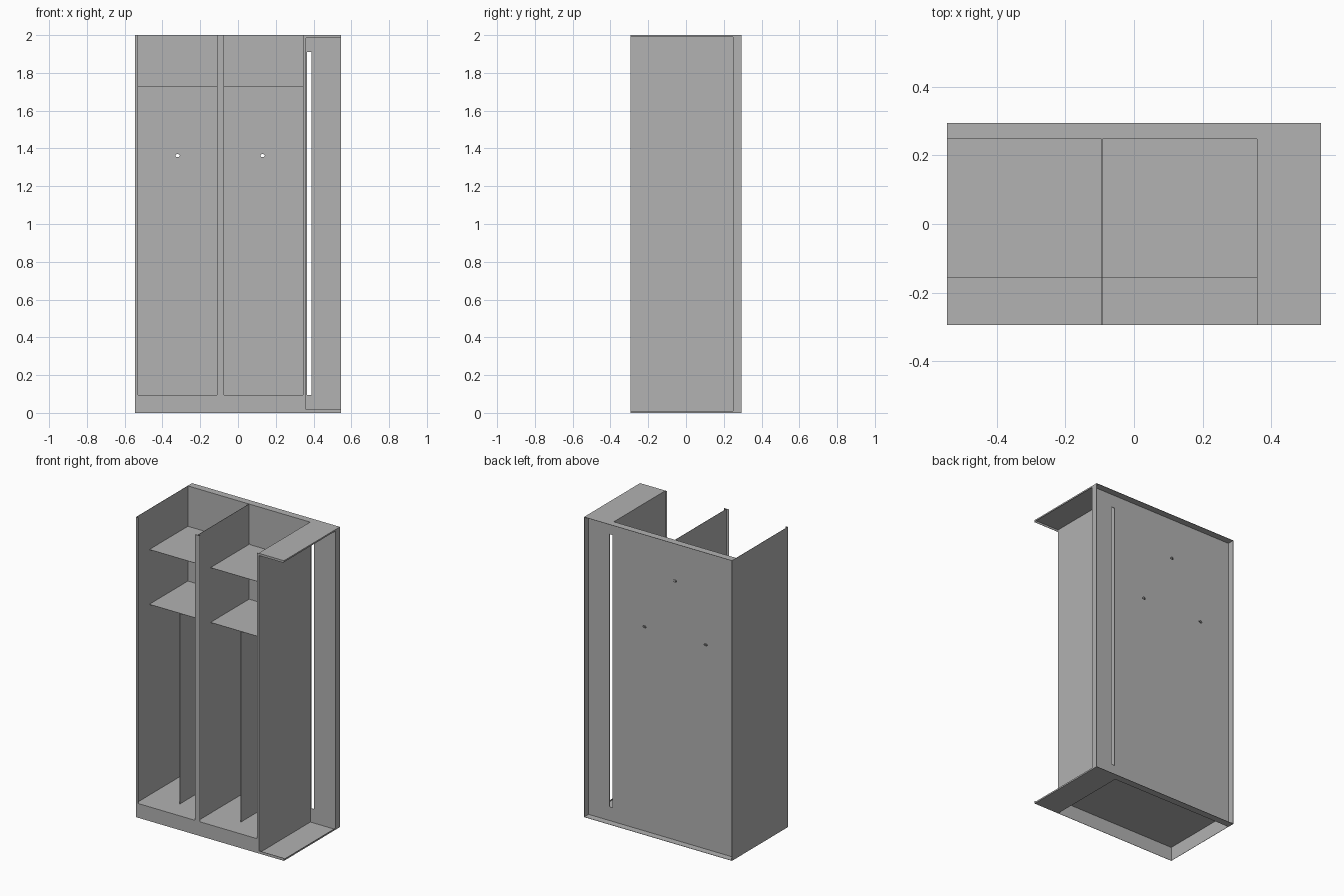
import bpy
import math

if "Cube" in bpy.data.objects:
    bpy.data.objects.remove(bpy.data.objects["Cube"], do_unlink=True)

# Single painted sheet-metal colour
steel = bpy.data.materials.new("grey_steel")
steel.use_nodes = True
GREY = (0.445, 0.445, 0.445, 1)
steel.diffuse_color = GREY
steel.node_tree.nodes["Principled BSDF"].inputs["Base Color"].default_value = GREY

T = 0.002                                   # sheet thickness
LEFT, WALL, RIGHT = -0.545, 0.36, 0.545     # outer side, channel wall, open edge
FRONT, PANEL, REAR = -0.295, 0.25, 0.295    # front edge, back panel, rear rim
DIVIDER = -0.093
FLOOR, TOP = 0.095, 2.0
SHELF_FRONT = -0.157
SHELF_LOW, SHELF_HIGH = 1.365, 1.73


def box(name, x, y, z):
    """Box spanning the given (min, max) ranges."""
    spans = (x, y, z)
    bpy.ops.mesh.primitive_cube_add(size=1, location=[(a + b) / 2 for a, b in spans])
    ob = bpy.context.object
    ob.name = name
    ob.scale = [b - a for a, b in spans]
    bpy.ops.object.transform_apply(location=False, rotation=False, scale=True)
    ob.data.materials.append(steel)
    return ob


def cut(target, cutter):
    """Remove the cutter's volume from the target, then discard the cutter."""
    cutter.hide_render = True
    mod = target.modifiers.new("cut", "BOOLEAN")
    mod.operation = "DIFFERENCE"
    mod.solver = "EXACT"
    mod.object = cutter
    bpy.context.view_layer.objects.active = target
    bpy.ops.object.modifier_apply(modifier=mod.name)
    bpy.data.objects.remove(cutter, do_unlink=True)


# Back panel with cable slot and three small fixing holes
back = box("back_panel", (LEFT, RIGHT), (PANEL - T, PANEL), (0, TOP))
cut(back, box("slot_cutter", (0.365, 0.388), (0.2, 0.29), (FLOOR, 1.91)))
for hx, hz in ((-0.32, SHELF_LOW), (0.13, SHELF_LOW), (DIVIDER, SHELF_HIGH)):
    bpy.ops.mesh.primitive_cylinder_add(vertices=16, radius=0.012, depth=0.1,
                                        location=(hx, PANEL, hz - 0.003),
                                        rotation=(math.pi / 2, 0, 0))
    hole = bpy.context.object
    hole.scale.y = 0.7
    bpy.context.view_layer.update()
    cut(back, hole)

# Rim folded backwards around the back panel
box("rear_rim_top", (LEFT, RIGHT), (PANEL - T, REAR), (TOP - T, TOP))
box("rear_rim_bottom", (LEFT, RIGHT), (PANEL - T, REAR), (0, T))
box("rear_rim_side", (RIGHT - T, RIGHT), (PANEL - T, REAR), (0, TOP))

# Upright walls and their folded front flanges
box("side_panel", (LEFT, LEFT + T), (FRONT, REAR), (0, TOP))
box("channel_wall", (WALL - T, WALL), (FRONT, PANEL), (0, TOP))
box("divider", (DIVIDER - T / 2, DIVIDER + T / 2), (FRONT, PANEL), (FLOOR, TOP))
for name, x0, x1 in (("side_flange", LEFT, -0.53),
                     ("divider_flange", -0.11, -0.075),
                     ("channel_flange", 0.345, WALL)):
    box(name, (x0, x1), (FRONT, FRONT + T), (FLOOR, TOP))

# Floor and kick plate
box("floor", (LEFT, WALL), (FRONT, PANEL), (FLOOR - T, FLOOR))
box("kick_plate", (LEFT, WALL), (FRONT, FRONT + T), (0, FLOOR))

# Shelves across both bays
for name, z in (("lower_shelf", SHELF_LOW), ("upper_shelf", SHELF_HIGH)):
    box(name, (LEFT, WALL), (SHELF_FRONT, PANEL), (z - T / 2, z + T / 2))

# Thin partitions below the lower shelf
for name, x in (("right_partition", -0.32), ("left_partition", 0.13)):
    box(name, (x - T / 2, x + T / 2), (SHELF_FRONT, PANEL), (FLOOR, SHELF_LOW))

# End plates of the open side channel, with folded front and side lips
for name, plate, front_lip, side_lip in (
        ("channel_base", (0, T), (0, 0.018), (0, 0.01)),
        ("channel_top", (TOP - T, TOP), (TOP - 0.015, TOP), (TOP - 0.01, TOP))):
    box(name, (WALL - T, RIGHT), (FRONT, PANEL), plate)
    box(name + "_front_lip", (WALL, RIGHT), (FRONT, FRONT + T), front_lip)
    box(name + "_side_lip", (RIGHT - T, RIGHT), (FRONT, PANEL), side_lip)
